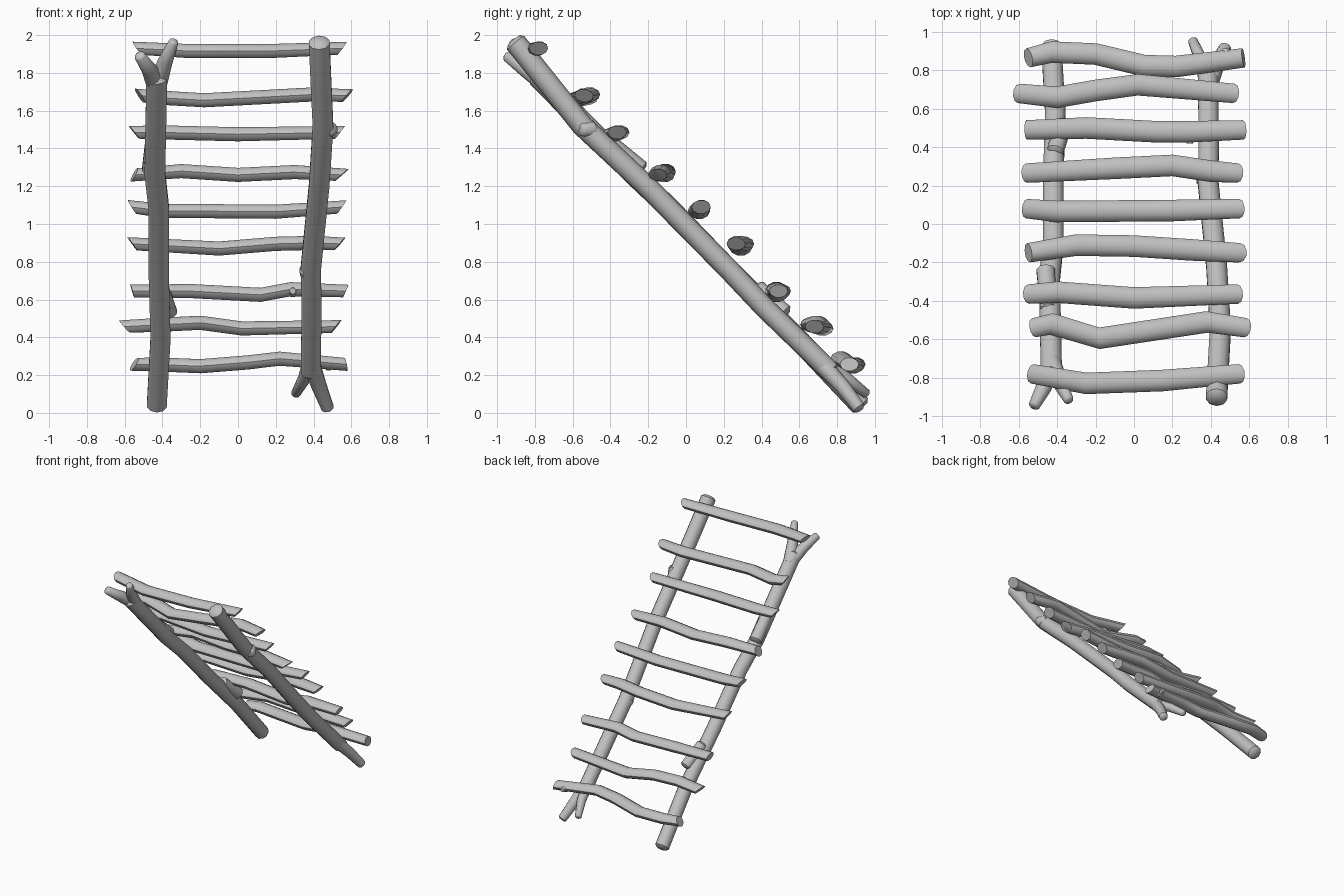
import bpy, bmesh, math
from mathutils import Vector

if "Cube" in bpy.data.objects:
    bpy.data.objects.remove(bpy.data.objects["Cube"])

wood = bpy.data.materials.new("plain grey wood")
wood.use_nodes = True
grey = (0.53, 0.53, 0.53, 1)
wood.diffuse_color = grey
wood.node_tree.nodes["Principled BSDF"].inputs["Base Color"].default_value = grey

SIDES = 10
LEAN = 0.94
RAIL_RADIUS = 0.058
RUNG_RADIUS = 0.056
RUNG_FLATNESS = 0.7


def tube(bm, points, radii, hint, flatness=1.0, slants=(0, 0)):
    """Sweep an elliptical ring along the points and cap both ends."""
    last = len(points) - 1
    rings = []
    for i, (point, radius) in enumerate(zip(points, radii)):
        along = (points[min(i + 1, last)] - points[max(i - 1, 0)]).normalized()
        side = hint.cross(along).normalized()
        up = along.cross(side)
        # a slanted saw cut shears the end rings
        slant = -slants[0] if i == 0 else slants[1] if i == last else 0
        ring = []
        for k in range(SIDES):
            angle = math.tau * k / SIDES
            height = math.sin(angle) * radius * flatness
            offset = side * math.cos(angle) * radius + up * height
            ring.append(bm.verts.new(point + offset + along * slant * height))
        rings.append(ring)
    for low, high in zip(rings, rings[1:]):
        for k in range(SIDES):
            n = (k + 1) % SIDES
            bm.faces.new((low[k], low[n], high[n], high[k]))
    bm.faces.new(rings[0][::-1])
    bm.faces.new(rings[-1])


def branch(bm, start_radius, end_radius, *stations):
    """Tapered limb with softened ends; a station is x, z and depth off the lean."""
    points = [Vector((x, LEAN * (1 - z) + depth, z)) for x, z, depth in stations]
    steps = len(points) - 1
    radii = [start_radius + (end_radius - start_radius) * i / steps for i in range(steps + 1)]
    first = points[0] + (points[0] - points[1]).normalized() * start_radius * 0.3
    final = points[-1] + (points[-1] - points[-2]).normalized() * end_radius * 0.3
    tube(bm, [first, *points, final],
         [start_radius * 0.65, *radii, end_radius * 0.65], Vector((1, 0, 0)))


def finish(name, bm):
    bmesh.ops.recalc_face_normals(bm, faces=bm.faces)
    mesh = bpy.data.meshes.new(name)
    bm.to_mesh(mesh)
    bm.free()
    mesh.materials.append(wood)
    obj = bpy.data.objects.new(name, mesh)
    bpy.context.collection.objects.link(obj)
    bpy.ops.object.select_all(action='DESELECT')
    obj.select_set(True)
    bpy.context.view_layer.objects.active = obj
    bpy.ops.object.shade_smooth_by_angle(angle=math.radians(45))


def rung(name, z, y, left, right, *kinks, slants=(0.8, 0.8), twig=None):
    """Flattened stick between two x ends; a kink is x and its shift in y and z."""
    bm = bmesh.new()
    bends = [(left, 0, 0), *kinks, (right, 0, 0)]
    points = [Vector((x, y + shift, z + lift)) for x, shift, lift in bends]
    radii = [RUNG_RADIUS] * len(points)
    radii[0] = radii[-1] = RUNG_RADIUS * 0.9
    tube(bm, points, radii, Vector((0, 0, 1)), RUNG_FLATNESS, slants)
    if twig:
        x, reach = twig
        tube(bm, [Vector((x, y, z)), Vector((x, y + reach, z))],
             [RUNG_RADIUS * 0.6, RUNG_RADIUS * 0.3], Vector((0, 0, 1)))
    finish(name, bm)


# Left rail: trunk, two forked feet, a knot and a cut stub
bm = bmesh.new()
branch(bm, RAIL_RADIUS, RAIL_RADIUS * 0.95, (.43, 1.96, 0), (.45, 1.52, -.06),
       (.43, 1.21, -.02), (.385, .76, 0), (.39, .56, 0), (.385, .22, .03))
branch(bm, .048, .034, (.385, .27, .02), (.43, .14, .02), (.475, .025, 0))
branch(bm, .044, .025, (.385, .26, .02), (.35, .18, .08), (.305, .1, .11))
branch(bm, .045, .036, (.46, 1.5, -.03), (.5, 1.5, -.08))
branch(bm, .04, .042, (.39, .65, .01), (.365, .76, -.01))
finish("left_rail", bm)

# Right rail: trunk, two forked tips and two cut stubs
bm = bmesh.new()
branch(bm, RAIL_RADIUS * 0.95, RAIL_RADIUS, (-.43, .04, .02), (-.41, .4, .02),
       (-.42, .75, 0), (-.42, 1.09, -.01), (-.44, 1.27, -.03), (-.43, 1.78, -.05))
branch(bm, .053, .03, (-.43, 1.73, -.04), (-.47, 1.82, -.08), (-.52, 1.89, -.11))
branch(bm, .053, .026, (-.43, 1.73, -.04), (-.385, 1.86, -.02), (-.34, 1.965, -.01))
branch(bm, .045, .045, (-.41, .66, .06), (-.365, .53, .08))
branch(bm, .045, .05, (-.445, 1.46, -.01), (-.46, 1.29, .03))
finish("right_rail", bm)

# Rungs from the top down, each with its own kinks
rung("top_rung", 1.93, -.78, -.53, .55, (-.25, -.05, -.015), (.15, -.035, -.015))
rung("second_rung", 1.68, -.54, -.52, .58,
     (-.43, .02, -.01), (-.18, -.055, -.025), (.38, .03, .005))
rung("third_rung", 1.485, -.365, -.55, .54, (-.4, .01, 0), (0, -.02, -.01))
rung("fourth_rung", 1.26, -.15, -.55, .55,
     (-.3, .04, .02), (0, .035, 0), (.3, .015, .015), slants=(-.6, 1))
rung("middle_rung", 1.09, .08, -.56, .55, (-.4, -.015, -.02), (.2, -.01, -.025))
rung("sixth_rung", .895, .265, -.56, .54,
     (-.1, .025, -.025), (.2, .04, 0), (.4, .01, .005))
rung("seventh_rung", .645, .49, -.56, .57,
     (-.25, .01, 0), (.12, -.01, -.02), (.28, -.01, .01), slants=(.3, .4), twig=(.29, -.07))
rung("eighth_rung", .457, .68, -.6, .52,
     (-.4, -.02, .01), (-.2, .015, .02), (.02, .045, -.01))
rung("bottom_rung", .257, .865, -.55, .57,
     (-.43, .03, 0), (-.2, .02, -.01), (.05, -.04, .01), (.22, -.045, .03),
     slants=(-.6, -.3), twig=(.48, .05))
